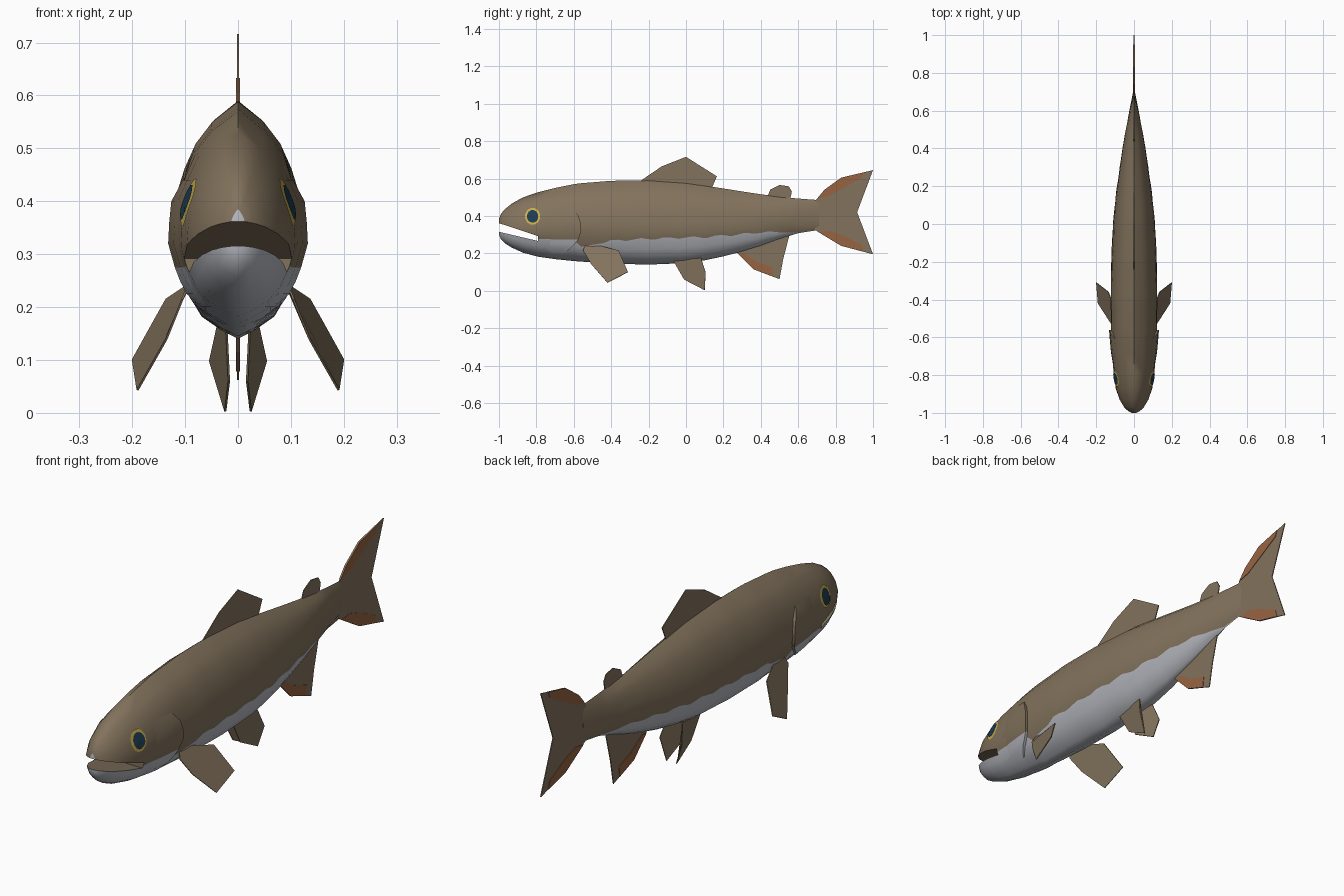
import bpy, bmesh, math

if "Cube" in bpy.data.objects:
    bpy.data.objects.remove(bpy.data.objects["Cube"])

def material(name, rgb):
    m = bpy.data.materials.new(name)
    m.diffuse_color = (*rgb, 1)
    m.use_nodes = True
    m.node_tree.nodes["Principled BSDF"].inputs["Base Color"].default_value = m.diffuse_color
    return m

BROWN = material("olive brown", (0.225, 0.170, 0.108))
GREY = material("belly grey", (0.47, 0.48, 0.52))
ORANGE = material("fin orange", (0.31, 0.125, 0.055))
YELLOW = material("eye yellow", (0.58, 0.42, 0.08))
DARK = material("eye dark blue", (0.013, 0.045, 0.08))

# Body stations: y, top z, bottom z, half width, belly colour line z
STATIONS = [
    (-1.00, .385, .300, .016, .338), (-.99, .410, .277, .034, .335), (-.97, .435, .255, .054, .328),
    (-.93, .467, .230, .077, .315), (-.87, .500, .203, .097, .297), (-.79, .527, .182, .110, .277),
    (-.69, .552, .168, .118, .275), (-.60, .570, .159, .121, .270), (-.56, .575, .156, .122, .235),
    (-.40, .588, .145, .126, .268), (-.20, .590, .140, .122, .278), (0.0, .576, .148, .112, .285),
    (.10, .562, .163, .103, .287), (.20, .547, .184, .091, .295), (.30, .531, .210, .077, .302),
    (.40, .516, .241, .062, .313), (.50, .503, .277, .044, .312), (.60, .493, .308, .025, .312),
    (.71, .485, .325, .003, .328)]
# Cross-section: height fraction, width fraction
SECTION = [(0, 0), (.05, .36), (.11, .64), (.25, .86), (.40, 1), (.58, .95), (.79, .72), (.92, .37), (1, 0)]

def interp(table, u, col):
    u = min(max(u, table[0][0]), table[-1][0])
    for a, b in zip(table, table[1:]):
        if u <= b[0]:
            f = (u - a[0]) / (b[0] - a[0])
            return a[col] + f * (b[col] - a[col])

def side_x(y, z):
    """Half width of the body surface at a side-view position."""
    top, bot, w = (interp(STATIONS, y, c) for c in (1, 2, 3))
    return w * interp(SECTION, (z - bot) / (top - bot), 1)

def make(name, verts, faces, mats, indices=None):
    me = bpy.data.meshes.new(name)
    me.from_pydata(verts, [], faces)
    for m in mats:
        me.materials.append(m)
    if indices:
        for p, i in zip(me.polygons, indices):
            p.material_index = i
    bm = bmesh.new()
    bm.from_mesh(me)
    bmesh.ops.recalc_face_normals(bm, faces=bm.faces)
    bm.to_mesh(me)
    bm.free()
    ob = bpy.data.objects.new(name, me)
    bpy.context.collection.objects.link(ob)
    return ob

def activate(ob):
    bpy.ops.object.select_all(action='DESELECT')
    ob.select_set(True)
    bpy.context.view_layer.objects.active = ob

def mirror(ob):
    ob.modifiers.new("mirror", 'MIRROR')

# Body: loft of rings, with one vertex row following the wavy belly line
ys = sorted({s[0] for s in STATIONS} | {-.52 + .04 * i for i in range(29)})
LOW = (0, .12, .3, .6, 1)
HIGH = (.12, .27, .43, .60, .75, .88, 1)
verts, faces, idx = [], [], []
for y in ys:
    top, bot, w, belly = (interp(STATIONS, y, c) for c in (1, 2, 3, 4))
    if -.5 < y < .5:
        belly += .006 * math.sin(y * 45)
    b = (belly - bot) / (top - bot)
    ts = [b * k for k in LOW] + [b + (1 - b) * k for k in HIGH]
    half = [(w * interp(SECTION, t, 1), y, bot + t * (top - bot)) for t in ts]
    verts += half + [(-x, y_, z) for x, y_, z in half[-2:0:-1]]
n = 2 * (len(LOW) + len(HIGH)) - 2
k = len(LOW) - 1
for r in range(len(ys) - 1):
    for i in range(n):
        j = (i + 1) % n
        faces.append((r * n + i, r * n + j, (r + 1) * n + j, (r + 1) * n + i))
        idx.append(1 if i < k or i >= n - k else 0)
faces += [tuple(range(n)), tuple(range((len(ys) - 1) * n, len(ys) * n))]
idx += [1, 0]
body = make("body", verts, faces, [BROWN, GREY], idx)

# Open mouth: wedge cut out of the snout
prof = [(-1.05, .327), (-.79, .266), (-.79, .292), (-1.05, .378)]
cv = [(s * .3, y, z) for s in (-1, 1) for y, z in prof]
cf = [(0, 1, 2, 3), (4, 5, 6, 7)] + [(i, (i + 1) % 4, (i + 1) % 4 + 4, i + 4) for i in range(4)]
cutter = make("mouth_cutter", cv, cf, [BROWN])
cutter.hide_render = True
cut = body.modifiers.new("mouth", 'BOOLEAN')
cut.operation = 'DIFFERENCE'
cut.solver = 'EXACT'
cut.object = cutter
activate(body)
bpy.ops.object.modifier_apply(modifier=cut.name)
bpy.data.objects.remove(cutter)
bpy.ops.object.shade_smooth_by_angle(angle=math.radians(68))

# Gill covers: skin patches that lift off the body at the rear edge
EDGE = [(.20, -.65), (.225, -.62), (.25, -.595), (.275, -.575), (.32, -.56), (.36, -.562), (.40, -.575), (.44, -.605)]
LIFT = (-.002, .004, .008, .011, -.004)
gv, gf, gi = [], [], []
for z, ye in EDGE:
    for c, lift in enumerate(LIFT):
        y = -.74 + (ye + .74) * min(c, 3) / 3
        fade = .3 if z in (EDGE[0][0], EDGE[-1][0]) else 1
        gv.append((side_x(y, z) + lift * fade, y, z))
m = len(LIFT)
for r in range(len(EDGE) - 1):
    for c in range(m - 1):
        gf.append((r * m + c, r * m + c + 1, (r + 1) * m + c + 1, (r + 1) * m + c))
        gi.append(1 if EDGE[r][0] < .26 else 0)
gill = make("gill_covers", gv, gf, [BROWN, GREY], gi)
activate(gill)
bpy.ops.object.shade_smooth_by_angle(angle=math.radians(40))
mirror(gill)

# Eyes: discs laid on the head surface
def eye_disc(name, ry, rz, lift, mat, sides=12):
    ring = [(-.82 + ry * math.cos(a), .398 + rz * math.sin(a))
            for a in (math.tau * (i + .5) / sides for i in range(sides))]
    pts = [(-.82, .398)] + ring
    ev = [(side_x(y, z) + lift, y, z) for y, z in pts]
    ob = make(name, ev, [(0, i + 1, (i + 1) % sides + 1) for i in range(sides)], [mat])
    mirror(ob)

eye_disc("eye_rims", .041, .046, .003, YELLOW)
eye_disc("eye_pupils", .031, .034, .006, DARK)

# Fins: thin plates
def fin(name, pts, mat=BROWN, thick=.004, paired=False):
    pts = [p if len(p) == 3 else (0, *p) for p in pts]
    ob = make(name, pts, [tuple(range(len(pts)))], [mat])
    s = ob.modifiers.new("thickness", 'SOLIDIFY')
    s.thickness, s.offset = thick, 0
    if paired:
        mirror(ob)

fin("dorsal_fin", [(-.25, .575), (-.24, .59), (-.13, .665), (0, .716), (.165, .612), (.13, .53)])
fin("adipose_fin", [(.43, .49), (.45, .54), (.50, .566), (.55, .558), (.566, .53), (.555, .48)])
fin("tail_fin_upper", [(.67, .41), (.69, .48), (.74, .54), (.83, .605), (1, .645), (.915, .42)])
fin("tail_fin_lower", [(.67, .41), (.915, .42), (1, .195), (.83, .24), (.73, .30), (.69, .325)])
fin("anal_fin", [(.27, .23), (.27, .205), (.36, .115), (.50, .062), (.52, .17), (.555, .305), (.50, .30)])
fin("pectoral_fins", [(.095, -.54, .24), (.105, -.55, .215), (.135, -.505, .14), (.19, -.42, .043),
                      (.199, -.31, .10), (.135, -.36, .215), (.09, -.48, .245)], paired=True)
fin("pelvic_fins", [(.022, -.07, .165), (.017, -.01, .06), (.024, .10, .003),
                    (.053, .105, .098), (.036, .08, .175)], paired=True)

# Orange fin markings: slightly thicker plates over the fin edges
fin("tail_mark_upper", [(.70, .492), (.74, .54), (.83, .605), (.95, .633), (.94, .605), (.85, .555), (.76, .505)],
    ORANGE, .008)
fin("tail_mark_lower", [(.71, .313), (.73, .30), (.83, .24), (.95, .21), (.94, .245), (.83, .30), (.76, .322)],
    ORANGE, .008)
fin("anal_mark", [(.275, .20), (.36, .115), (.46, .078), (.465, .125), (.38, .155), (.31, .20)], ORANGE, .008)
